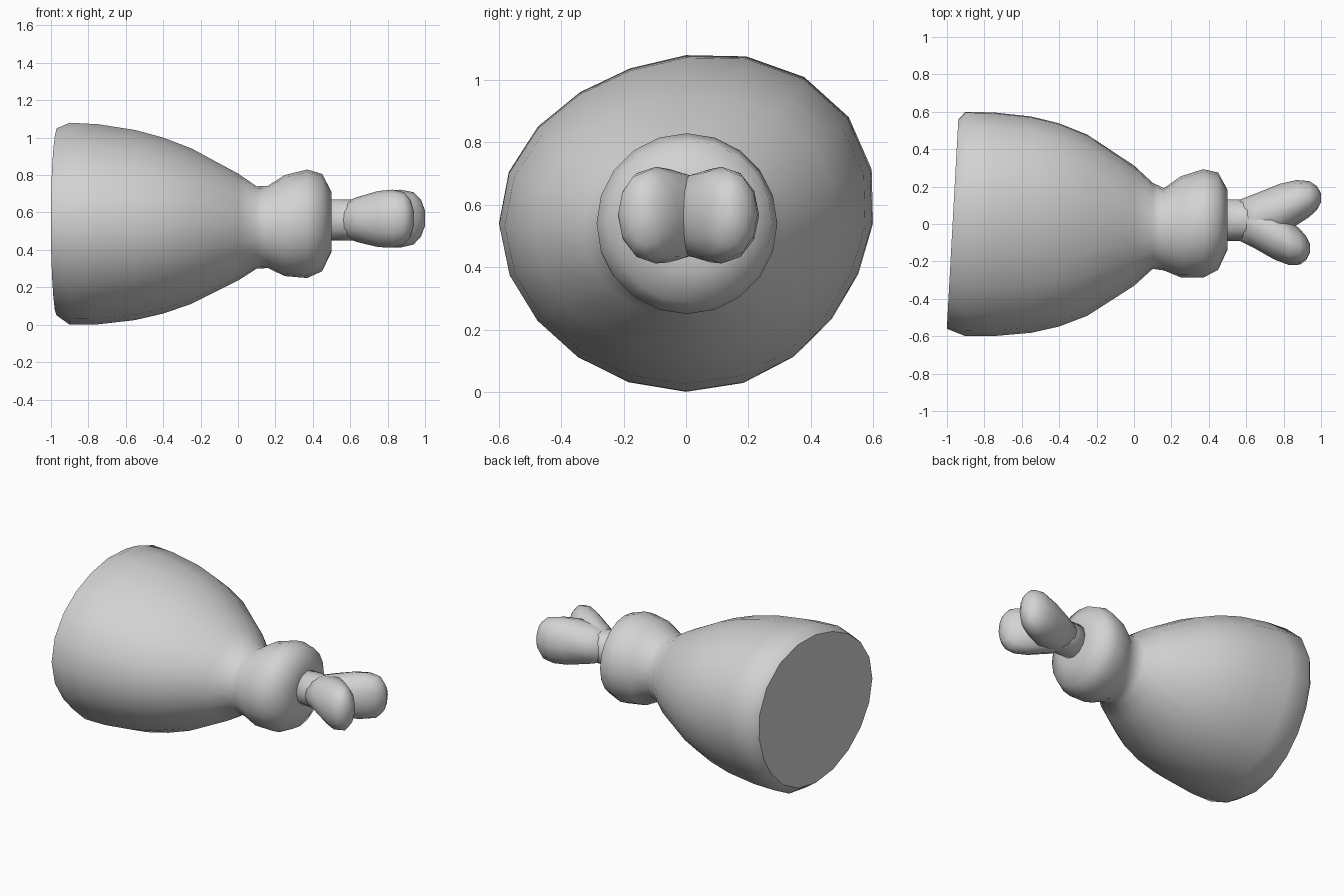
import bpy, bmesh
from math import sin, cos, pi

cube = bpy.data.objects.get("Cube")
if cube:
    bpy.data.objects.remove(cube, do_unlink=True)

colour = (0.65, 0.65, 0.65, 1)
grey = bpy.data.materials.new("plain_grey")
grey.use_nodes = True
grey.diffuse_color = colour
grey.node_tree.nodes["Principled BSDF"].inputs["Base Color"].default_value = colour


def loft(name, rings, sides, tilt=0, flat_start=False):
    """Skin rings (x, centre y, centre z, radius y, radius z, skew) along x.
    Skew swells the upper back of a ring and flattens its neighbours.
    The tilt leans the first ring; its cap can stay flat shaded."""
    bm = bmesh.new()
    loops = []
    for x, centre_y, centre_z, radius_y, radius_z, skew in rings:
        lean = 0 if loops else tilt
        loop = []
        for k in range(sides):
            angle = 2 * pi * k / sides
            swell = 1 + skew * sin(2 * angle) * (0.03 + 0.05 * cos(angle - pi / 4))
            y = centre_y + radius_y * swell * cos(angle)
            z = centre_z + radius_z * swell * sin(angle)
            loop.append(bm.verts.new((x + lean * y, y, z)))
        loops.append(loop)
    for near, far in zip(loops, loops[1:]):
        for k in range(sides):
            bm.faces.new((near[k - 1], near[k], far[k], far[k - 1]))
    start_cap = bm.faces.new(loops[0])
    bm.faces.new(loops[-1])
    bmesh.ops.recalc_face_normals(bm, faces=bm.faces)
    for face in bm.faces:
        face.smooth = True
    start_cap.smooth = not flat_start
    mesh = bpy.data.meshes.new(name)
    bm.to_mesh(mesh)
    bm.free()
    mesh.materials.append(grey)
    obj = bpy.data.objects.new(name, mesh)
    bpy.context.collection.objects.link(obj)


def belly_ring(t):
    """Full and round at the cut end, falling away ever faster to the neck."""
    radius_y = 0.6 - 0.37 * t ** 2.7
    radius_z = 0.54 - 0.32 * t ** 2.2
    return (t - 0.9, -0.01 * t, 0.54 - 0.02 * t, radius_y, radius_z, 1 - t ** 5)


def collar_ring(x, radius):
    """The collar drifts slightly back and up towards the bone."""
    return (x, 0.15 * (x - 0.35), 0.51 + 0.08 * x, radius, radius, 0)


# Meat: slanted flat cut, tapering belly, rounded collar
cut = (-0.97, 0, 0.55, 0.56, 0.5, 1)
belly = [belly_ring(t) for t in (0, 0.15, 0.35, 0.5, 0.65, 0.9, 1)]
collar_profile = [(0.16, 0.22), (0.25, 0.27), (0.37, 0.29),
                  (0.45, 0.26), (0.5, 0.16), (0.5, 0.09)]
collar = [collar_ring(x, radius) for x, radius in collar_profile]
loft("meat", [cut] + belly + collar, 20, tilt=0.055, flat_start=True)

# Bone shaft
shaft_y, shaft_z = 0.02, 0.56
loft("bone_shaft", [(x, shaft_y, shaft_z, 0.11, 0.11, 0) for x in (0.45, 0.6, 0.7)], 12)

# Knobs: two lobes swinging out of the shaft, the back one longer
knob_profile = [(0, 0.09), (0.2, 0.12), (0.5, 0.15), (0.7, 0.155),
                (0.86, 0.14), (0.95, 0.1), (1, 0.04)]


def knob(name, length, swing):
    rings = []
    for t, radius in knob_profile:
        centre_y = shaft_y + swing * t * t * (3 - 2 * t)
        flatten = 1.2 - 0.6 * t
        rings.append((0.56 + length * t, centre_y, shaft_z + 0.01 * t,
                      radius * flatten, radius, 0))
    loft(name, rings, 12)


knob("bone_knob_back", 0.44, 0.12)
knob("bone_knob_front", 0.38, -0.15)
